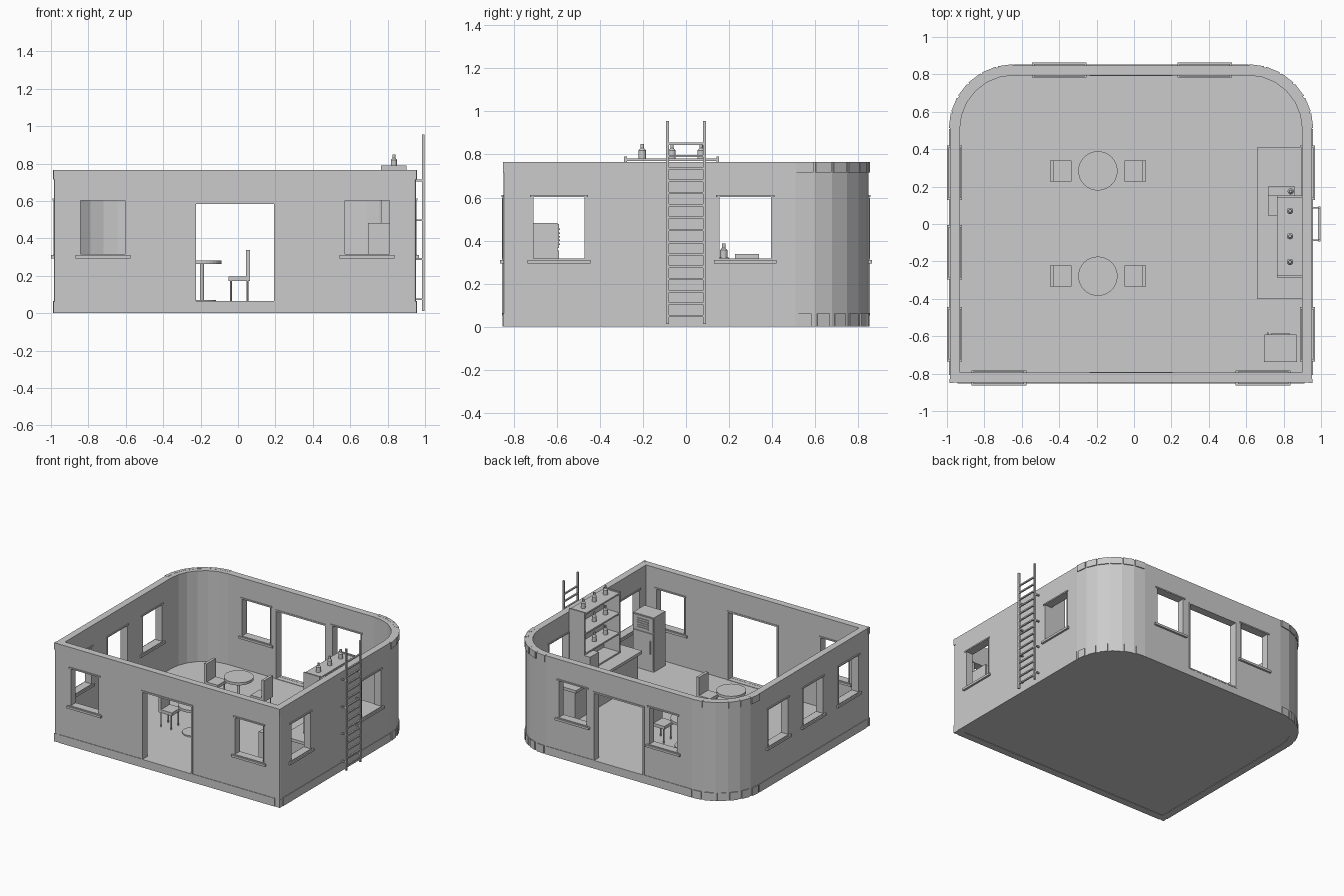
import bpy, bmesh, math
from mathutils import Matrix

if "Cube" in bpy.data.objects:
    bpy.data.objects.remove(bpy.data.objects["Cube"])

grey = bpy.data.materials.new("plain_grey")
grey.diffuse_color = (0.6, 0.6, 0.6, 1)
grey.use_nodes = True
grey.node_tree.nodes["Principled BSDF"].inputs["Base Color"].default_value = grey.diffuse_color

X0, X1, Y0, Y1 = -0.984, 0.952, -0.848, 0.848   # outer faces of the walls
T, TOP, FLOOR, R = 0.053, 0.765, 0.06, 0.34     # wall thickness, heights, corner radius


def finish(name, bm):
    bmesh.ops.recalc_face_normals(bm, faces=bm.faces)
    me = bpy.data.meshes.new(name)
    bm.to_mesh(me)
    bm.free()
    me.materials.append(grey)
    ob = bpy.data.objects.new(name, me)
    bpy.context.collection.objects.link(ob)
    return ob


def add_box(bm, x0, x1, y0, y1, z0, z1):
    m = Matrix.Translation(((x0 + x1) / 2, (y0 + y1) / 2, (z0 + z1) / 2))
    m = m @ Matrix.Diagonal((x1 - x0, y1 - y0, z1 - z0, 1))
    bmesh.ops.create_cube(bm, size=1, matrix=m)


def boxes(name, *items):
    bm = bmesh.new()
    for b in items:
        add_box(bm, *b)
    return finish(name, bm)


def add_cyl(bm, x, y, z0, z1, r, r2=None, n=16):
    bmesh.ops.create_cone(bm, cap_ends=True, segments=n, radius1=r, radius2=r if r2 is None else r2,
                          depth=z1 - z0, matrix=Matrix.Translation((x, y, (z0 + z1) / 2)))


def outline(inset):
    """Plan of the room: round back corners, slightly clipped front corners."""
    pts = []
    front, back = max(0.012 - inset, 0.002), R - inset
    for cx, cy, r, a0, n in ((X1, Y0, front, -90, 2), (X1, Y1, back, 0, 6),
                             (X0, Y1, back, 90, 6), (X0, Y0, front, 180, 2)):
        sx, sy = (1 if cx > 0 else -1), (1 if cy > 0 else -1)
        for i in range(n + 1):
            a = math.radians(a0 + 90 * i / n)
            pts.append((cx - sx * (inset + r) + r * math.cos(a),
                        cy - sy * (inset + r) + r * math.sin(a)))
    return pts


# Floor slab
bm = bmesh.new()
f = bm.faces.new([bm.verts.new((x, y, 0.003)) for x, y in outline(T - 0.01)])
r = bmesh.ops.extrude_face_region(bm, geom=[f])
for v in r["geom"]:
    if isinstance(v, bmesh.types.BMVert):
        v.co.z = FLOOR
finish("floor", bm)

# Walls as a closed ring
bm = bmesh.new()
rings = [[bm.verts.new((x, y, z)) for x, y in outline(i)]
         for i, z in ((0, 0), (0, TOP), (T, TOP), (T, 0))]
n = len(rings[0])
for k in range(4):
    a, b = rings[k], rings[(k + 1) % 4]
    for i in range(n):
        bm.faces.new((a[i], a[(i + 1) % n], b[(i + 1) % n], b[i]))
walls = finish("walls", bm)

# Openings: (side, centre along the wall)
windows = [("front", -0.722), ("front", 0.69), ("back", -0.40), ("back", 0.378),
           ("right", -0.59), ("right", 0.275), ("left", -0.59), ("left", -0.152), ("left", 0.275)]
doors = [("front", -0.016), ("back", -0.016)]


def on_wall(side, a0, a1, out, inn, z0, z1):
    """Box spanning a wall, reaching out/inn past its two faces."""
    if side == "front":
        return (a0, a1, Y0 - out, Y0 + T + inn, z0, z1)
    if side == "back":
        return (a0, a1, Y1 - T - inn, Y1 + out, z0, z1)
    if side == "left":
        return (X0 - out, X0 + T + inn, a0, a1, z0, z1)
    return (X1 - T - inn, X1 + out, a0, a1, z0, z1)


HW, DW, WZ0, WZ1, DZ1 = 0.123, 0.209, 0.315, 0.602, 0.585
cutter = boxes("opening_cutter",
               *[on_wall(s, c - HW, c + HW, 0.1, 0.1, WZ0, WZ1) for s, c in windows],
               *[on_wall(s, c - DW, c + DW, 0.1, 0.1, FLOOR, DZ1) for s, c in doors])
cutter.hide_render = True
mod = walls.modifiers.new("openings", "BOOLEAN")
mod.operation, mod.solver, mod.object = "DIFFERENCE", "EXACT", cutter
bpy.context.view_layer.objects.active = walls
bpy.ops.object.modifier_apply(modifier=mod.name)
bpy.data.objects.remove(cutter)

# Window sills and slim frames
for s, c in windows:
    boxes(s + "_window_sill", on_wall(s, c - 0.146, c + 0.146, 0.016, 0.012, 0.293, 0.31),
          on_wall(s, c - HW - 0.008, c + HW + 0.008, 0.006, 0.004, 0.31, 0.316))
    boxes(s + "_window_frame", on_wall(s, c - 0.135, c + 0.135, 0.008, 0.006, WZ1, 0.612),
          *[on_wall(s, c + k * HW - 0.004, c + k * HW + 0.004, 0.003, 0.003, WZ0, WZ1) for k in (-1, 1)])

# Door frames and thresholds
for s, c in doors:
    boxes(s + "_door_frame", on_wall(s, c - DW - 0.012, c + DW + 0.012, 0.006, 0.004, DZ1, DZ1 + 0.012),
          on_wall(s, c - DW - 0.012, c + DW + 0.012, 0.006, 0.004, 0.053, 0.063),
          *[on_wall(s, c + k * (DW + 0.006) - 0.006, c + k * (DW + 0.006) + 0.006, 0.006, 0.004, FLOOR, DZ1)
            for k in (-1, 1)])

# Straight plinths
P = 0.004
boxes("plinth", (X0 + 0.04, X1 - 0.04, Y0 - P, Y0 + 0.02, 0, 0.064),
      (X0 + R, X1 - R, Y1 - 0.02, Y1 + P, 0, 0.064),
      (X0 - P, X0 + 0.02, Y0 + 0.04, Y1 - R, 0, 0.064),
      (X1 - 0.02, X1 + P, Y0 + 0.04, Y1 - R, 0, 0.064))

# Corner blocks, base and top: one per facet of the round corners
bm = bmesh.new()
for sx, cx in ((1, X1 - R), (-1, X0 + R)):
    for i in range(6):
        ang = math.radians(7.5 + 15 * i)
        if sx < 0:
            ang = math.pi - ang
        rad = R * math.cos(math.radians(7.5)) - 0.006
        for z0, z1, w in ((0, 0.062, 0.062), (0.715, TOP + 0.001, 0.078)):
            m = (Matrix.Translation((cx, Y1 - R, (z0 + z1) / 2)) @ Matrix.Rotation(ang, 4, "Z")
                 @ Matrix.Translation((rad, 0, 0)) @ Matrix.Diagonal((0.026, w, z1 - z0, 1)))
            bmesh.ops.create_cube(bm, size=1, matrix=m)
    # front corner blocks
    x = X1 - 0.008 if sx > 0 else X0 + 0.008
    for z0, z1 in ((0, 0.062), (0.715, TOP + 0.001)):
        add_box(bm, x - 0.01, x + 0.01, Y0 - 0.002, Y0 + 0.018, z0, z1)
finish("corner_blocks", bm)

# Ladder with rungs and wall brackets
LX = 0.991
bm = bmesh.new()
for y in (-0.087, 0.087):
    add_box(bm, LX - 0.007, LX + 0.007, y - 0.007, y + 0.007, 0.012, 0.955)
    for z in (0.075, 0.289, 0.497, 0.71):
        add_box(bm, X1 - 0.01, LX, y - 0.005, y + 0.005, z - 0.005, z + 0.005)
for i in range(15):
    z = 0.05 + 0.0571 * i
    add_box(bm, LX - 0.006, LX + 0.006, -0.085, 0.085, z - 0.005, z + 0.005)
finish("ladder", bm)

# Round tables with two chairs each
for ty in (0.284, -0.279):
    bm = bmesh.new()
    add_cyl(bm, -0.193, ty, 0.262, 0.282, 0.105, n=32)
    add_cyl(bm, -0.193, ty, 0.06, 0.265, 0.011)
    add_cyl(bm, -0.193, ty, 0.06, 0.07, 0.075, n=32)
    finish("table", bm)
    for cx, s in ((0.006, 1), (-0.392, -1)):
        bm = bmesh.new()
        add_box(bm, cx - 0.058, cx + 0.058, ty - 0.056, ty + 0.056, 0.173, 0.197)
        xb = sorted((cx + s * 0.037, cx + s * 0.058))
        add_box(bm, xb[0], xb[1], ty - 0.056, ty + 0.056, 0.19, 0.338)
        for lx in (-0.044, 0.044):
            for ly in (-0.044, 0.044):
                add_cyl(bm, cx + lx, ty + ly, 0.06, 0.175, 0.005, n=8)
        finish("chair", bm)

# Counter
boxes("counter", (0.68, 0.898, -0.38, 0.39, 0.06, 0.292), (0.658, 0.9, -0.402, 0.41, 0.29, 0.312))

# Shelf unit standing on the counter
boxes("shelf_unit", *[(0.765, 0.9, -0.283, 0.15, z, z + 0.012) for z in (0.312, 0.46, 0.615, 0.769)],
      *[(0.765, 0.9, y, y + 0.012, 0.312, 0.79) for y in (-0.287, 0.141)])

# Bottles on the shelves


def bottle(x, y, z):
    bm = bmesh.new()
    add_cyl(bm, x, y, z, z + 0.038, 0.017)
    add_cyl(bm, x, y, z + 0.038, z + 0.048, 0.017, 0.008)
    add_cyl(bm, x, y, z + 0.048, z + 0.068, 0.008)
    finish("bottle", bm)


for z in (0.472, 0.627, 0.781):
    for y in (-0.203, -0.065, 0.07):
        bottle(0.834, y, z)

# Drinks machine with a tray and a small jar
boxes("drinks_machine", (0.717, 0.86, 0.045, 0.2, 0.31, 0.322), (0.717, 0.86, 0.045, 0.153, 0.32, 0.458))
bottle(0.838, 0.175, 0.318)

# Tall cabinet with door, vent slats and handle on its back-facing side
boxes("cabinet", (0.695, 0.872, -0.738, -0.597, 0.06, 0.482),
      (0.699, 0.868, -0.6, -0.59, 0.075, 0.355), (0.699, 0.868, -0.6, -0.59, 0.365, 0.476))
boxes("cabinet_vents", *[(0.735, 0.832, -0.592, -0.584, z, z + 0.007) for z in (0.38, 0.397, 0.414, 0.431, 0.448)])
boxes("cabinet_handle", (0.712, 0.72, -0.592, -0.58, 0.2, 0.3))
